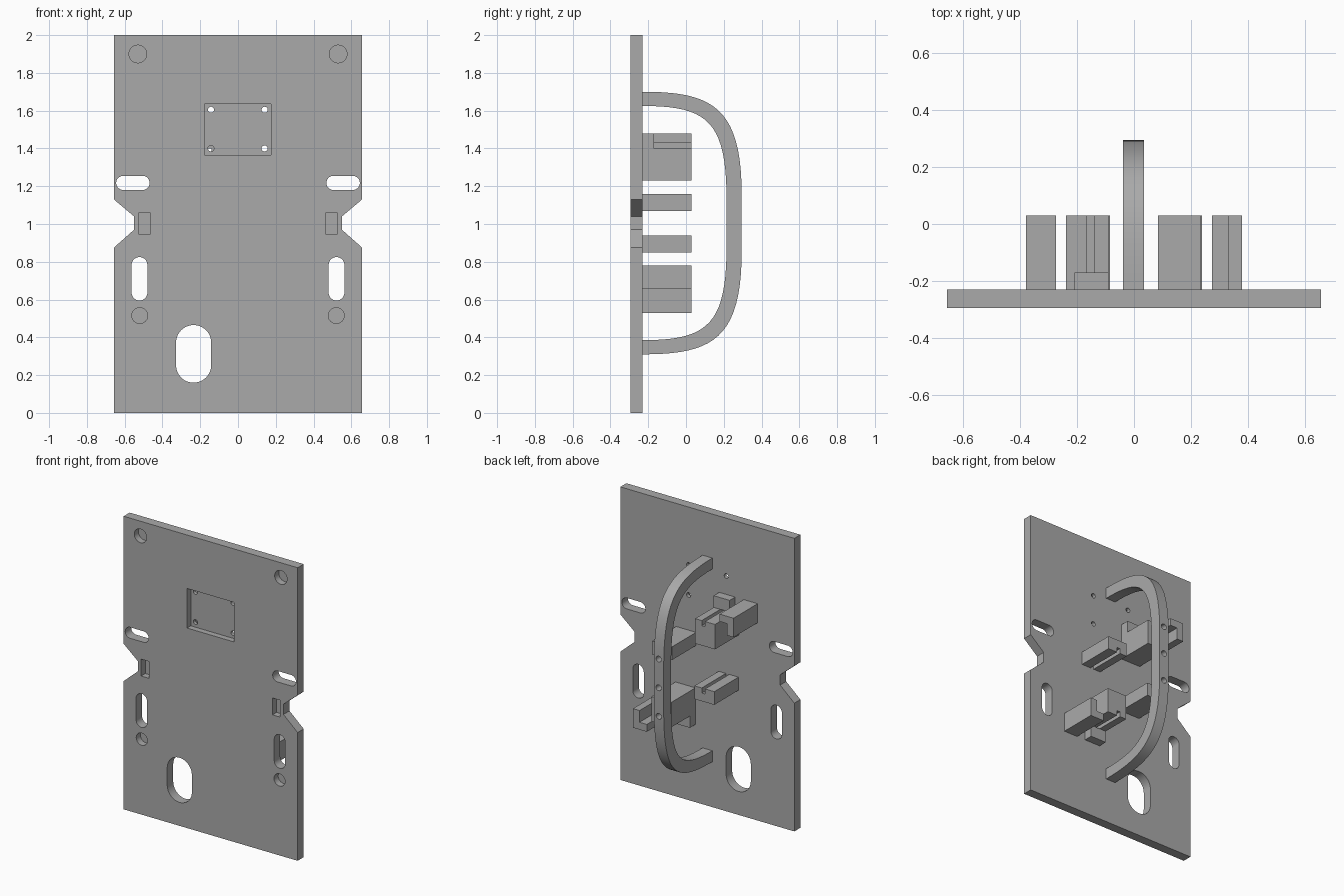
import bpy, bmesh, math
from mathutils import Vector

if "Cube" in bpy.data.objects:
    bpy.data.objects.remove(bpy.data.objects["Cube"], do_unlink=True)

grey = bpy.data.materials.new("plain grey")
grey.use_nodes = True
grey.diffuse_color = (0.4, 0.4, 0.4, 1)
grey.node_tree.nodes["Principled BSDF"].inputs["Base Color"].default_value = (0.4, 0.4, 0.4, 1)

FRONT, BACK, END = -0.295, -0.23, 0.03   # plate faces and block ends along y
MID = 1.005                              # height the two block sets turn about


def prism(name, outline, start, end, axis="y"):
    """Extrude an (x, z) outline along y, or a (y, z) outline along x."""
    place = (lambda p, d: (p[0], d, p[1])) if axis == "y" else (lambda p, d: (d, p[0], p[1]))
    bm = bmesh.new()
    face = bm.faces.new([bm.verts.new(place(p, start)) for p in outline])
    made = bmesh.ops.extrude_face_region(bm, geom=[face])["geom"]
    verts = [v for v in made if isinstance(v, bmesh.types.BMVert)]
    shift = Vector(place((0, 0), end - start))
    bmesh.ops.translate(bm, verts=verts, vec=shift)
    bmesh.ops.recalc_face_normals(bm, faces=bm.faces)
    mesh = bpy.data.meshes.new(name)
    bm.to_mesh(mesh)
    bm.free()
    mesh.materials.append(grey)
    obj = bpy.data.objects.new(name, mesh)
    bpy.context.collection.objects.link(obj)
    return obj


def rect(x0, x1, z0, z1):
    return [(x0, z0), (x1, z0), (x1, z1), (x0, z1)]


def slot(x0, x1, z0, z1, steps=12):
    """Rounded-end slot; a circle when the sides are equal."""
    r = min(x1 - x0, z1 - z0) / 2
    cx, cz = (x0 + x1) / 2, (z0 + z1) / 2
    dx, dz = (x1 - x0) / 2 - r, (z1 - z0) / 2 - r
    pts = []
    for sx, sz, quarter in ((1, 1, 0), (-1, 1, 1), (-1, -1, 2), (1, -1, 3)):
        for i in range(steps + 1):
            a = (quarter + i / steps) * math.pi / 2
            p = (cx + sx * dx + r * math.cos(a), cz + sz * dz + r * math.sin(a))
            if not pts or math.dist(p, pts[-1]) > 1e-5:
                pts.append(p)
    return pts[:-1] if math.dist(pts[0], pts[-1]) < 1e-5 else pts


def circle(x, z, r):
    return slot(x - r, x + r, z - r, z + r, 6)


def cut(obj, outline, start, end):
    cutter = prism("cutter", outline, start, end)
    cutter.hide_render = True
    mod = obj.modifiers.new("cut", "BOOLEAN")
    mod.operation, mod.solver, mod.object = "DIFFERENCE", "EXACT", cutter
    bpy.context.view_layer.objects.active = obj
    bpy.ops.object.modifier_apply(modifier=mod.name)
    bpy.data.objects.remove(cutter, do_unlink=True)


def smooth(obj):
    bpy.ops.object.select_all(action="DESELECT")
    obj.select_set(True)
    bpy.context.view_layer.objects.active = obj
    bpy.ops.object.shade_smooth_by_angle(angle=math.radians(30))


# Back plate with a notch in each side
half = [(0.657, 0), (0.657, 0.875), (0.55, 0.97), (0.55, 1.04), (0.657, 1.13), (0.657, 2)]
plate = prism("plate", half + [(-x, z) for x, z in reversed(half)], FRONT, BACK)
ahead, behind, pocket = FRONT - 0.05, BACK + 0.05, FRONT + 0.045

# Slots and blind pockets on both sides
for s in (-1, 1):
    def side(x0, x1):
        return sorted((s * x0, s * x1))
    cut(plate, slot(*side(0.468, 0.645), 1.18, 1.255), ahead, behind)
    cut(plate, slot(*side(0.48, 0.563), 0.595, 0.825), ahead, behind)
    cut(plate, circle(s * 0.53, 1.9, 0.047), ahead, pocket)
    cut(plate, circle(s * 0.52, 0.515, 0.042), ahead, pocket)
    cut(plate, rect(*side(0.467, 0.525), 0.945, 1.06), ahead, pocket)

# Cable opening, display recess and its screw holes
cut(plate, slot(-0.328, -0.142, 0.16, 0.465), ahead, behind)
cut(plate, rect(-0.178, 0.176, 1.365, 1.635), ahead, FRONT + 0.04)
for x in (-0.143, 0.141):
    for z in (1.4, 1.605):
        cut(plate, circle(x, z, 0.016), ahead, behind)
smooth(plate)


def bezier(a, b, c, d, steps=20):
    pts = []
    for i in range(steps + 1):
        t = i / steps
        u = 1 - t
        w = (u ** 3, 3 * u * u * t, 3 * u * t * t, t ** 3)
        pts.append(tuple(sum(k * p[n] for k, p in zip(w, (a, b, c, d))) for n in (0, 1)))
    return pts


# Bow handle with three holes
outer = bezier((BACK, 1.70), (0.14, 1.70), (0.295, 1.62), (0.295, 1.15))
inner = bezier((BACK, 1.625), (0.12, 1.625), (0.215, 1.54), (0.215, 1.12))


def mirrored(pts):
    return pts + [(y, 2 * MID - z) for y, z in reversed(pts)]


handle = prism("handle", mirrored(outer) + mirrored(inner)[::-1], -0.038, 0.036, "x")
for z in (0.81, MID, 1.2):
    cut(handle, circle(0, z, 0.02), 0.1, 0.4)
smooth(handle)

# Guide blocks: the lower set is the upper set given a half turn
main = [(-0.24, 1.23), (-0.09, 1.23), (-0.09, 1.4), (-0.14, 1.4), (-0.14, 1.365),
        (-0.165, 1.365), (-0.165, 1.4), (-0.24, 1.4)]
hook = [(-0.38, 1.35), (-0.33, 1.35), (-0.33, 1.43), (-0.275, 1.43), (-0.275, 1.48), (-0.38, 1.48)]
bar = [(0.085, 1.07), (0.14, 1.07), (0.14, 1.105), (0.165, 1.105), (0.165, 1.07),
       (0.235, 1.07), (0.235, 1.16), (0.085, 1.16)]
stop = rect(-0.21, -0.09, 1.4, 1.48)
for level, turned in (("upper", False), ("lower", True)):
    for name, outline, end in (("grooved_block", main, END), ("hook_block", hook, END),
                               ("grooved_bar", bar, END), ("stop_block", stop, -0.17)):
        if turned:
            outline = [(-x, 2 * MID - z) for x, z in outline]
        prism(level + "_" + name, outline, BACK, end)
